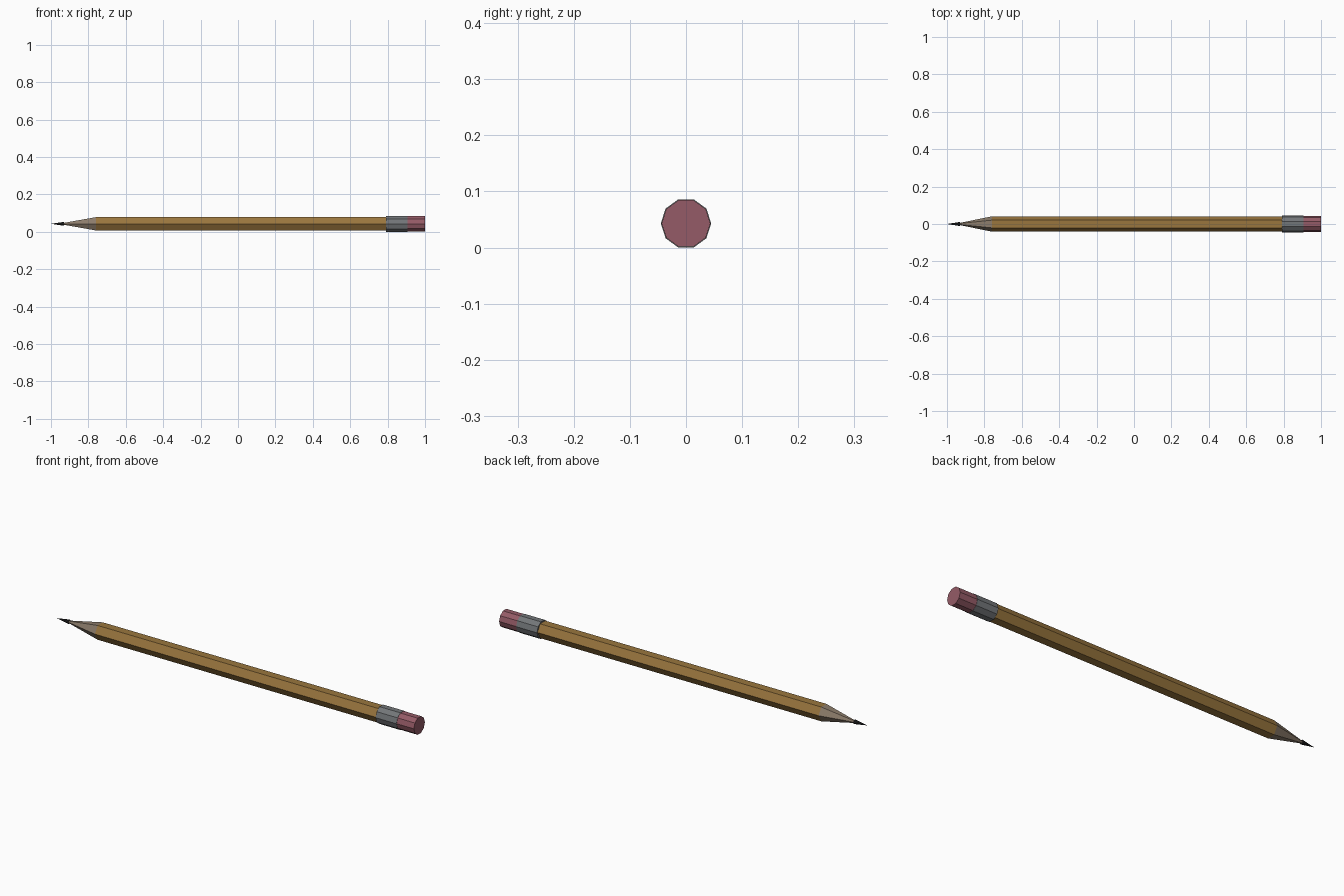
import bpy, bmesh, math

if "Cube" in bpy.data.objects:
    bpy.data.objects.remove(bpy.data.objects["Cube"])

CZ = 0.043  # height of the pencil axis


def material(name, color):
    m = bpy.data.materials.new(name)
    m.diffuse_color = (*color, 1)
    m.use_nodes = True
    m.node_tree.nodes["Principled BSDF"].inputs["Base Color"].default_value = m.diffuse_color
    return m


def prism(name, sides, x0, r0, x1, r1, mat):
    """Flat-faced prism, frustum or cone along x, with corners at +y and -y."""
    bm = bmesh.new()
    rings = []
    for x, r in ((x0, r0), (x1, r1)):
        n = sides if r > 0 else 1
        rings.append([bm.verts.new((x, r * math.cos(2 * math.pi * i / sides),
                                    CZ + r * math.sin(2 * math.pi * i / sides)))
                      for i in range(n)])
    a, b = rings
    for i in range(sides):
        j = (i + 1) % sides
        if len(a) == 1:
            bm.faces.new((a[0], b[i], b[j]))
        else:
            bm.faces.new((a[i], b[i], b[j], a[j]))
    for ring in rings:
        if len(ring) > 1:
            bm.faces.new(ring)
    bmesh.ops.recalc_face_normals(bm, faces=bm.faces)
    me = bpy.data.meshes.new(name)
    bm.to_mesh(me)
    bm.free()
    me.materials.append(mat)
    bpy.context.collection.objects.link(bpy.data.objects.new(name, me))


yellow = material("yellow paint", (0.32, 0.18, 0.048))
wood = material("bare wood", (0.26, 0.20, 0.145))
metal = material("grey metal", (0.17, 0.18, 0.19))
pink = material("pink rubber", (0.30, 0.105, 0.135))
graphite = material("dark graphite", (0.017, 0.017, 0.018))

# Hexagonal shaft and sharpened wood
prism("shaft", 6, -0.76, 0.041, 0.80, 0.041, yellow)
prism("sharpened_wood", 6, -0.95, 0.002, -0.76, 0.041, wood)
# Lead point, slightly wider than the wood end
prism("lead_tip", 10, -1.0, 0, -0.93, 0.011, graphite)
# Ten-sided ferrule and eraser
prism("ferrule", 10, 0.79, 0.045, 0.905, 0.045, metal)
prism("eraser", 10, 0.90, 0.0435, 1.0, 0.0435, pink)
